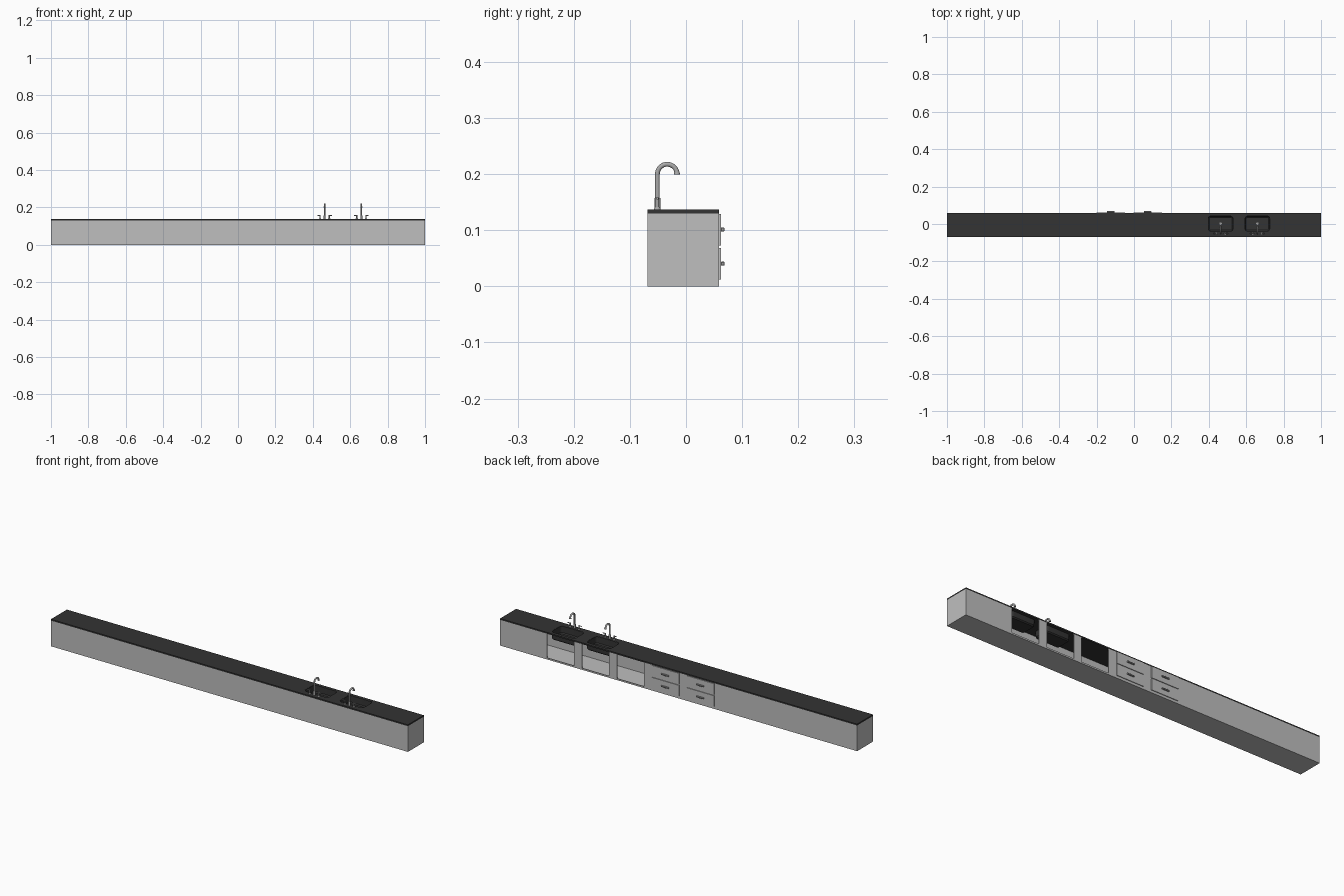
import bpy, bmesh, math
from mathutils import Vector

if "Cube" in bpy.data.objects:
    bpy.data.objects.remove(bpy.data.objects["Cube"])


def mat(name, v):
    m = bpy.data.materials.new(name)
    m.diffuse_color = (v, v, v, 1)
    m.use_nodes = True
    m.node_tree.nodes["Principled BSDF"].inputs["Base Color"].default_value = m.diffuse_color
    return m


LIGHT = mat("light_grey_cabinet", 0.52)
DARK = mat("dark_worktop", 0.033)
METAL = mat("brushed_metal", 0.40)
GRIP = mat("handle_grey", 0.32)

Y0, Y1 = -0.0685, 0.0590     # cabinet depth
ZC, ZT = 0.130, 0.137        # worktop underside and top
T = 0.004                    # panel thickness


def finish(name, bm, material, smooth=False):
    me = bpy.data.meshes.new(name)
    bmesh.ops.recalc_face_normals(bm, faces=bm.faces)
    bm.to_mesh(me)
    bm.free()
    me.materials.append(material)
    ob = bpy.data.objects.new(name, me)
    bpy.context.collection.objects.link(ob)
    if smooth:
        bpy.ops.object.select_all(action='DESELECT')
        ob.select_set(True)
        bpy.context.view_layer.objects.active = ob
        bpy.ops.object.shade_smooth_by_angle(angle=math.radians(40))
    return ob


def box(name, x0, x1, y0, y1, z0, z1, material, bevel=0):
    bm = bmesh.new()
    bmesh.ops.create_cube(bm, size=1)
    for v in bm.verts:
        v.co = ((x0 + x1) / 2 + v.co.x * (x1 - x0),
                (y0 + y1) / 2 + v.co.y * (y1 - y0),
                (z0 + z1) / 2 + v.co.z * (z1 - z0))
    if bevel:
        bmesh.ops.bevel(bm, geom=bm.edges[:], offset=bevel, segments=1, affect='EDGES')
    return finish(name, bm, material)


def tube(name, pts, radii, material, n=16):
    """Round tube along points lying in one plane."""
    bm = bmesh.new()
    pts = [Vector(p) for p in pts]
    rings = []
    for i, p in enumerate(pts):
        d = (pts[min(i + 1, len(pts) - 1)] - pts[max(i - 1, 0)]).normalized()
        a = Vector((1, 0, 0)) if abs(d.x) < 0.5 else Vector((0, 1, 0))
        a = (a - d * a.dot(d)).normalized()
        b = d.cross(a)
        rings.append([bm.verts.new(p + radii[i] * (a * math.cos(t) + b * math.sin(t)))
                      for t in (2 * math.pi * k / n for k in range(n))])
    for r, s in zip(rings, rings[1:]):
        for k in range(n):
            bm.faces.new((r[k], r[(k + 1) % n], s[(k + 1) % n], s[k]))
    bm.faces.new(rings[0])
    bm.faces.new(rings[-1])
    return finish(name, bm, material, True)


def rounded(cx, cy, hx, hy, r, n=6):
    pts = []
    for q, (sx, sy) in enumerate(((1, 1), (-1, 1), (-1, -1), (1, -1))):
        for k in range(n + 1):
            t = math.pi / 2 * (q + k / n)
            pts.append((cx + sx * (hx - r) + r * math.cos(t),
                        cy + sy * (hy - r) + r * math.sin(t)))
    return pts


def loft(name, layers, material, close_ring=False, smooth=False):
    """Join stacked outlines (points, z) with caps, or into a closed ring."""
    bm = bmesh.new()
    rings = [[bm.verts.new((x, y, z)) for x, y in pts] for pts, z in layers]
    n = len(rings[0])
    for r, s in zip(rings, rings[1:]):
        for k in range(n):
            bm.faces.new((r[k], r[(k + 1) % n], s[(k + 1) % n], s[k]))
    bm.faces.new(rings[0])
    bm.faces.new(rings[-1])
    return finish(name, bm, material, smooth)


# Hollow cabinet carcass
box("cabinet_floor", -1, 1, Y0, Y1, 0, T, LIGHT)
box("cabinet_front_wall", -1, 1, Y0, Y0 + T, T, ZC, LIGHT)
for s, n in ((-1, "left"), (1, "right")):
    xs = sorted((s, s * (1 - T)))
    box("cabinet_end_" + n, *xs, Y0 + T, Y1, T, ZC, LIGHT)

# Rear wall: solid on the left, stiles between three open bays
PITCH, W = 0.1965, 0.152
bays = [0.269 + i * PITCH for i in range(3)]
edges = [-1 + T] + [e for c in bays for e in (c - W / 2, c + W / 2)] + [1 - T]
for i in range(0, len(edges), 2):
    box("rear_stile_%d" % i, edges[i], edges[i + 1], Y1 - T, Y1, T, ZC, LIGHT)
for c in bays:
    box("bay_bottom_rail", c - W / 2, c + W / 2, Y1 - T, Y1, T, 0.008, LIGHT)

# Drawers with bar handles
for i, c in enumerate((0.269 - PITCH, 0.269 - 2 * PITCH)):
    for z0, z1 in ((0.0125, 0.068), (0.073, 0.129)):
        zm = (z0 + z1) / 2
        box("drawer_front", c - W / 2, c + W / 2, Y1 - 0.001, Y1 + 0.0035, z0, z1, LIGHT)
        box("drawer_handle", c - 0.02, c + 0.02, Y1 + 0.003, 0.0685,
            zm - 0.0035, zm + 0.0035, GRIP, 0.001)

# Worktop with two sink openings cut through
top = box("worktop", -1, 1, Y0, Y1, ZC, ZT, DARK)
SINKS = (0.463, 0.660)
CY, HX, HY, R = 0.002, 0.068, 0.042, 0.015
for x in SINKS:
    out = rounded(x, CY, HX, HY, R)
    cutter = loft("sink_cutter", [(out, ZC - 0.02), (out, ZT + 0.02)], DARK)
    cutter.hide_render = True
    m = top.modifiers.new("sink_hole", 'BOOLEAN')
    m.operation, m.object, m.solver = 'DIFFERENCE', cutter, 'EXACT'
    bpy.ops.object.select_all(action='DESELECT')
    bpy.context.view_layer.objects.active = top
    top.select_set(True)
    bpy.ops.object.modifier_apply(modifier=m.name)
    bpy.data.objects.remove(cutter, do_unlink=True)

# Sink basins: thin shells, outer skin then inner skin
for x in SINKS:
    def ring(d, z):
        return (rounded(x, CY, HX - d, HY - d, R - d), z)
    loft("sink_basin", [ring(0.006, 0.098), ring(0.001, 0.103), ring(0, ZT - 0.0005),
                        ring(0.002, ZT - 0.0005), ring(0.003, 0.105),
                        ring(0.008, 0.100)], DARK, smooth=True)
    tube("sink_drain", [(x, CY, 0.0995), (x, CY, 0.101)], [0.007, 0.007], GRIP)

# Gooseneck taps with two side levers
YF, RA, ZA = -0.051, 0.0175, 0.200
for x in SINKS:
    tube("tap_base", [(x, YF, ZT), (x, YF, 0.157)], [0.0055, 0.0055], METAL)
    path = [(x, YF, ZT), (x, YF, 0.17)]
    for k in range(17):
        t = math.pi * (1 - k / 16 * 1.0)
        path.append((x, YF + RA + RA * math.cos(t), ZA + RA * math.sin(t)))
    path.append((x, YF + 2 * RA, 0.199))
    radii = [0.0042] * (len(path) - 3) + [0.0046, 0.0052, 0.0055]
    tube("tap_spout", path, radii, METAL)
    for s in (-1, 1):
        hx = x + s * 0.025
        tube("lever_foot", [(hx, YF, ZT), (hx, YF, 0.141)], [0.006, 0.005], METAL)
        tube("lever_post", [(hx, YF, 0.14), (hx, YF, 0.158)], [0.0032, 0.0032], METAL)
        tube("lever_arm", [(hx, YF, 0.156), (hx + s * 0.014, YF, 0.156)],
             [0.002, 0.002], METAL)
